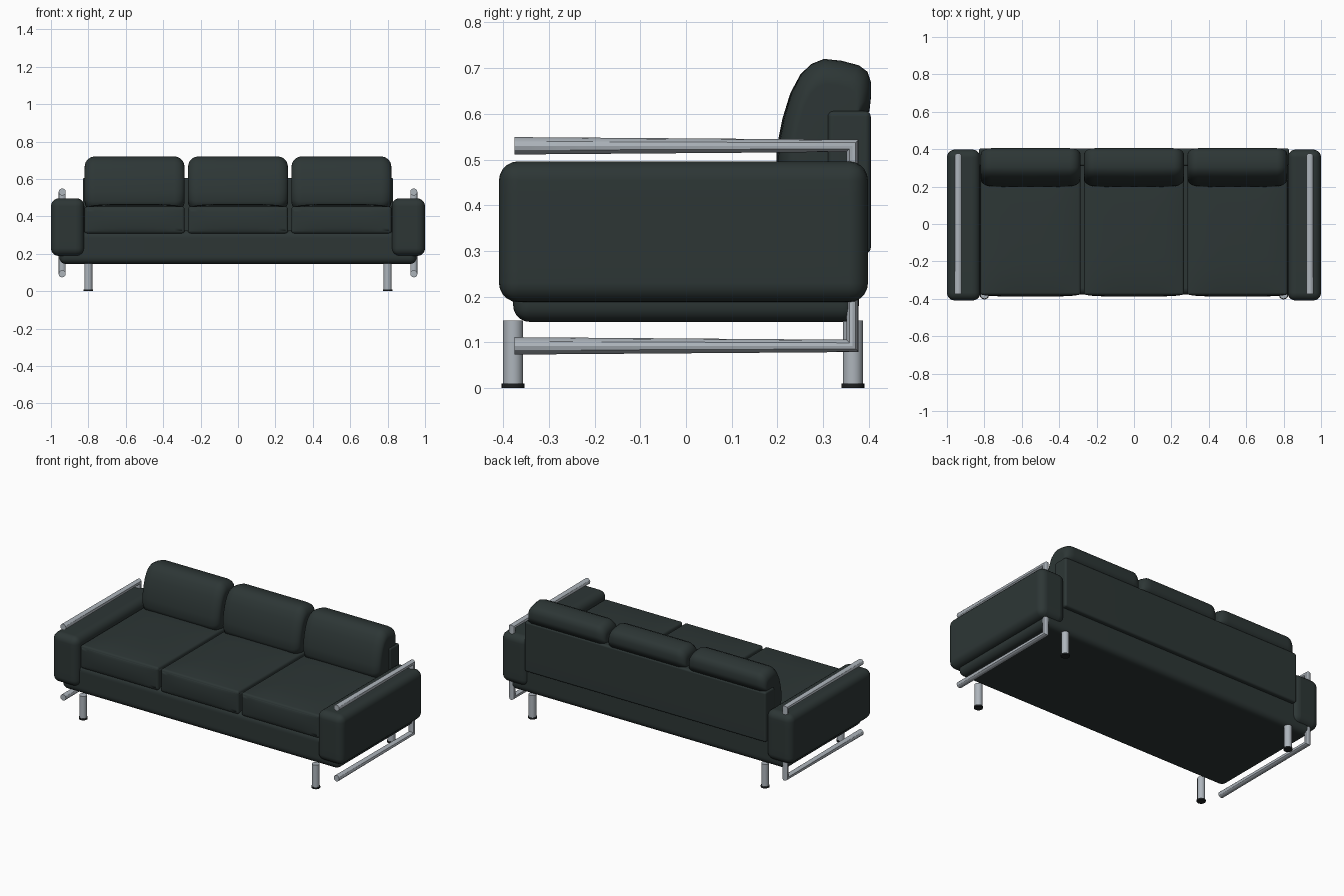
import bpy, bmesh, math
from mathutils import Vector

if "Cube" in bpy.data.objects:
    bpy.data.objects.remove(bpy.data.objects["Cube"])


def material(name, rgb):
    m = bpy.data.materials.new(name)
    m.diffuse_color = (*rgb, 1)
    m.use_nodes = True
    m.node_tree.nodes["Principled BSDF"].inputs["Base Color"].default_value = m.diffuse_color
    return m


LEATHER = material("dark green leather", (0.026, 0.037, 0.036))
STEEL = material("brushed steel", (0.42, 0.46, 0.50))
RUBBER = material("black rubber", (0.012, 0.014, 0.015))


def finish(name, bm, mat, weighted=True):
    bmesh.ops.recalc_face_normals(bm, faces=bm.faces)
    me = bpy.data.meshes.new(name)
    bm.to_mesh(me)
    bm.free()
    ob = bpy.data.objects.new(name, me)
    bpy.context.collection.objects.link(ob)
    me.materials.append(mat)
    for p in me.polygons:
        p.use_smooth = True
    if weighted:
        ob.modifiers.new("normals", 'WEIGHTED_NORMAL')
    return ob


def padded_box(name, x, y, z, radius, crown=0.0, puff=0.0, cuts=5):
    """Rounded box from ranges; crown swells the top, puff swells the front."""
    bm = bmesh.new()
    bmesh.ops.create_cube(bm, size=2)
    bmesh.ops.subdivide_edges(bm, edges=bm.edges[:], cuts=cuts, use_grid_fill=True)
    for v in bm.verts:
        a, b, c = v.co
        top = crown * (1 - a**4) * (1 - b**4) if c > 0.99 else 0
        front = puff * (1 - a**4) * (1 - c * c) if b < -0.99 else 0
        v.co = [(r[0] + r[1]) / 2 + t * (r[1] - r[0]) / 2 for r, t in zip((x, y, z), (a, b, c))]
        v.co += Vector((0, -front, top))
    edges = [e for e in bm.edges if e.calc_face_angle(0) > 0.9]
    bmesh.ops.bevel(bm, geom=edges, offset=radius, segments=5, profile=0.5,
                    affect='EDGES', clamp_overlap=True)
    return finish(name, bm, LEATHER)


# Base and back panel
padded_box("base", (-0.955, 0.955), (-0.378, 0.378), (0.145, 0.325), 0.036, cuts=3)
padded_box("back_panel", (-0.83, 0.83), (0.31, 0.404), (0.295, 0.606), 0.012, cuts=3)

# Arms
for side, s in (("left", -1), ("right", 1)):
    padded_box(side + "_arm", tuple(sorted((s * 0.822, s * 1.0))), (-0.409, 0.398),
               (0.188, 0.496), 0.042, cuts=3)

# Back cushion side profile (y, z), wrapping over the back panel
PROFILE = [(0.31, 0.43), (0.25, 0.43), (0.21, 0.445), (0.197, 0.48), (0.199, 0.53),
           (0.211, 0.59), (0.228, 0.645), (0.25, 0.686), (0.274, 0.709), (0.302, 0.72),
           (0.34, 0.716), (0.378, 0.706), (0.397, 0.692), (0.405, 0.667), (0.405, 0.64),
           (0.401, 0.605), (0.36, 0.598), (0.315, 0.596), (0.31, 0.57), (0.31, 0.50)]


def back_cushion(name, cx, half):
    bm = bmesh.new()
    r, rings = 0.055, []
    steps = [r * (1 - math.cos(math.pi / 2 * i / 6)) for i in range(7)]
    xs = [-half + u for u in steps] + [-half * 0.4, 0, half * 0.4] + [half - u for u in steps[::-1]]
    for x in xs:
        u = min(half - abs(x), r)
        inset = r - math.sqrt(max(r * r - (r - u)**2, 0))
        k = 1 - inset / 0.16
        bulge = 1 + 0.05 * ((1 - (x / half)**2) - 1)
        rings.append([bm.verts.new((cx + x, 0.31 + (y - 0.31) * k * (bulge if y < 0.31 else 1),
                                    0.56 + (z - 0.56) * k)) for y, z in PROFILE])
    n = len(PROFILE)
    for a, b in zip(rings, rings[1:]):
        for i in range(n):
            bm.faces.new((a[i], a[(i + 1) % n], b[(i + 1) % n], b[i]))
    bm.faces.new(rings[0])
    bm.faces.new(rings[-1])
    return finish(name, bm, LEATHER)


# Three seat and back cushions
for label, cx in (("left", -0.553), ("middle", 0), ("right", 0.553)):
    padded_box(label + "_seat_cushion", (cx - 0.268, cx + 0.268), (-0.38, 0.312),
               (0.308, 0.452), 0.03, crown=0.014, puff=0.008, cuts=9)
    back_cushion(label + "_back_cushion", cx, 0.267)


def cylinder(name, x, y, z0, z1, r, mat):
    bm = bmesh.new()
    bmesh.ops.create_cone(bm, cap_ends=True, segments=24, radius1=r, radius2=r, depth=z1 - z0)
    bmesh.ops.translate(bm, verts=bm.verts, vec=(x, y, (z0 + z1) / 2))
    ob = finish(name, bm, mat, False)
    bpy.context.view_layer.objects.active = ob
    bpy.ops.object.select_all(action='DESELECT')
    ob.select_set(True)
    bpy.ops.object.shade_smooth_by_angle()


for side, s in (("left", -1), ("right", 1)):
    # Legs with rubber feet
    for end, y in (("front", -0.378), ("back", 0.365)):
        cylinder(f"{end}_{side}_leg", s * 0.80, y, 0.008, 0.148, 0.022, STEEL)
        cylinder(f"{end}_{side}_foot", s * 0.80, y, 0.0, 0.01, 0.025, RUBBER)
    # Bent tube rail around each arm
    cu = bpy.data.curves.new(side + "_rail", 'CURVE')
    cu.dimensions = '3D'
    cu.bevel_depth = 0.019
    cu.bevel_resolution = 4
    cu.use_fill_caps = True
    sp = cu.splines.new('POLY')
    path = [(-0.375, 0.530), (0.364, 0.530), (0.364, 0.0925), (-0.375, 0.0925)]
    sp.points.add(len(path) - 1)
    for p, (y, z) in zip(sp.points, path):
        p.co = (s * 0.94, y, z, 1)
    cu.materials.append(STEEL)
    ob = bpy.data.objects.new(side + "_rail", cu)
    bpy.context.collection.objects.link(ob)
    bpy.ops.object.select_all(action='DESELECT')
    ob.select_set(True)
    bpy.context.view_layer.objects.active = ob
    bpy.ops.object.convert(target='MESH')
    bpy.ops.object.shade_smooth_by_angle()
